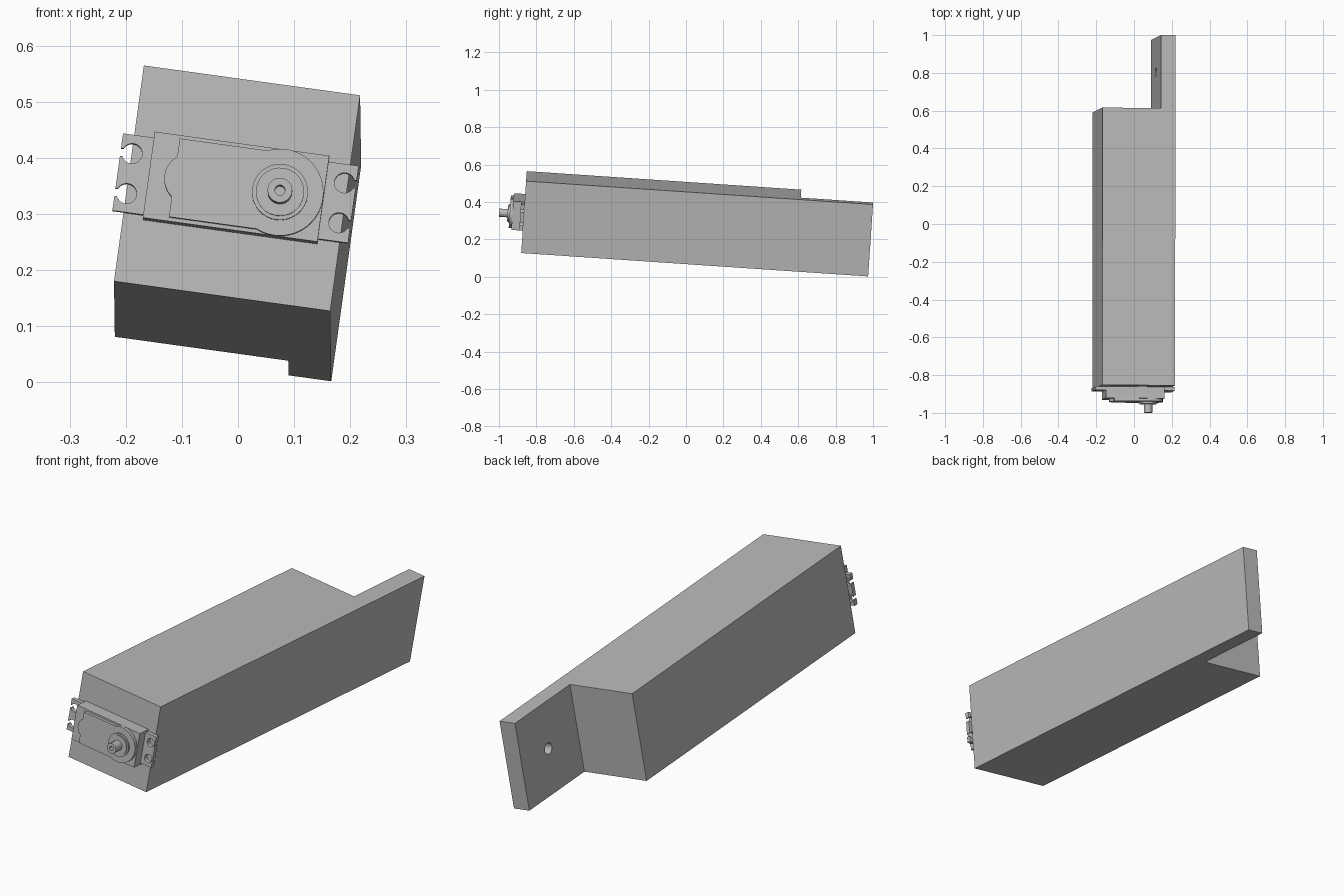
import bpy, bmesh
from math import cos, sin, radians, asin, degrees
from mathutils import Matrix, Vector

cube = bpy.data.objects.get("Cube")
if cube:
    bpy.data.objects.remove(cube, do_unlink=True)

grey = bpy.data.materials.new("light_grey")
grey.use_nodes = True
grey.diffuse_color = (0.5, 0.5, 0.5, 1)
grey.node_tree.nodes["Principled BSDF"].inputs["Base Color"].default_value = (0.5, 0.5, 0.5, 1)

# Tilted frame: local x = width, y = length, z = height, origin at a front corner
along = Vector((0.001, 0.9977, -0.0673)).normalized()
across = Vector((0.99, -0.01, -0.1365))
across = (across - along * across.dot(along)).normalized()
up = across.cross(along)
FRAME = Matrix((across, along, up)).transposed().to_4x4()
FRAME.translation = (-0.221, -0.877, 0.18)

SIDE, LENGTH = 0.389, 1.859
MID = 0.193           # height of the motor's centre line
SHAFT_X = 0.272


def finish(name, bm, smooth=False):
    bmesh.ops.recalc_face_normals(bm, faces=bm.faces)
    bm.transform(FRAME)
    mesh = bpy.data.meshes.new(name)
    bm.to_mesh(mesh)
    bm.free()
    mesh.materials.append(grey)
    obj = bpy.data.objects.new(name, mesh)
    bpy.context.collection.objects.link(obj)
    if smooth:
        bpy.ops.object.select_all(action='DESELECT')
        obj.select_set(True)
        bpy.context.view_layer.objects.active = obj
        bpy.ops.object.shade_smooth_by_angle(angle=radians(30))
    return obj


def extrude(name, points, offset, smooth=False):
    """Extrude a closed outline of local points by an offset vector."""
    bm = bmesh.new()
    face = bm.faces.new([bm.verts.new(p) for p in points])
    new = bmesh.ops.extrude_face_region(bm, geom=[face], use_keep_orig=True)["geom"]
    verts = [g for g in new if isinstance(g, bmesh.types.BMVert)]
    bmesh.ops.translate(bm, verts=verts, vec=offset)
    return finish(name, bm, smooth)


def front_plate(name, outline, d0, d1, smooth=False):
    """Plate with an (x, z) outline, standing d0 to d1 out of the front."""
    return extrude(name, [(x, -d0, z) for x, z in outline], (0, d0 - d1, 0), smooth)


def arc(cx, cz, r, a0, a1, n=20):
    angles = [radians(a0 + (a1 - a0) * i / n) for i in range(n + 1)]
    return [(cx + r * cos(a), cz + r * sin(a)) for a in angles]


# Long housing with a mounting tab at the back
body_end, tab_x = 1.471, 0.312
plan = [(0, 0), (SIDE, 0), (SIDE, LENGTH), (tab_x, LENGTH), (tab_x, body_end), (0, body_end)]
housing = extrude("housing", [(x, y, 0) for x, y in plan], (0, 0, SIDE))

# Blind hole in the inner face of the tab
ring = [(tab_x - 0.02, 1.674 + a, b) for a, b in arc(0, SIDE / 2, 0.024, 0, 345, 23)]
cutter = extrude("hole_cutter", ring, (0.065, 0, 0))
cutter.hide_render = True
cut = housing.modifiers.new("tab_hole", 'BOOLEAN')
cut.object = cutter
cut.solver = 'EXACT'
bpy.context.view_layer.objects.active = housing
bpy.ops.object.modifier_apply(modifier=cut.name)
bpy.data.objects.remove(cutter, do_unlink=True)

# Motor flanges with two keyhole slots at each end
centre, reach, half_h = 0.192, 0.212, 0.0695
slot_r, neck = 0.018, 0.007
gap = degrees(asin(neck / slot_r))
for name, s in (("right_flange", -1), ("left_flange", 1)):
    outline = [(0.1, -half_h), (reach, -half_h)]
    for h in (-0.036, 0.036):
        outline.append((reach, h - neck))
        outline += arc(0.191, h, slot_r, -gap, gap - 360)
        outline.append((reach, h + neck))
    outline += [(reach, half_h), (0.1, half_h)]
    front_plate(name, [(centre + s * x, MID + z) for x, z in outline], 0, 0.019, True)

# Motor case
x0, x1, case_h = 0.036, 0.350, 0.0775
front_plate("motor_case", [(x0, MID - case_h), (x1, MID - case_h),
                           (x1, MID + case_h), (x0, MID + case_h)], 0, 0.061)

# Raised cover: round at the shaft, with a small bulge at the other end
cover_h, edge_x = 0.0706, 0.082
bend = degrees(asin(cover_h / case_h))
cover = [(edge_x, MID - cover_h)]
cover += arc(SHAFT_X, MID, case_h, bend - 180, 180 - bend, 40)
cover += [(edge_x, MID + cover_h)]
cover += arc(0.109, MID + 0.002, 0.045, 127, 233)
front_plate("motor_cover", cover, 0.06, 0.076, True)

# Bearing ring and hollow output shaft, turned about the shaft axis
profile = [(0.05, 0.07), (0.05, 0.083), (0.043, 0.083), (0.043, 0.087), (0.022, 0.087),
           (0.022, 0.132), (0.009, 0.132), (0.009, 0.1), (0, 0.1)]
bm = bmesh.new()
verts = [bm.verts.new((SHAFT_X + r, -d, MID)) for r, d in profile]
edges = [bm.edges.new(pair) for pair in zip(verts, verts[1:])]
bmesh.ops.spin(bm, geom=verts + edges, cent=(SHAFT_X, 0, MID), axis=(0, 1, 0),
               angle=radians(360), steps=36, use_duplicate=False)
bmesh.ops.remove_doubles(bm, verts=bm.verts, dist=0.0001)
finish("output_shaft", bm, True)
